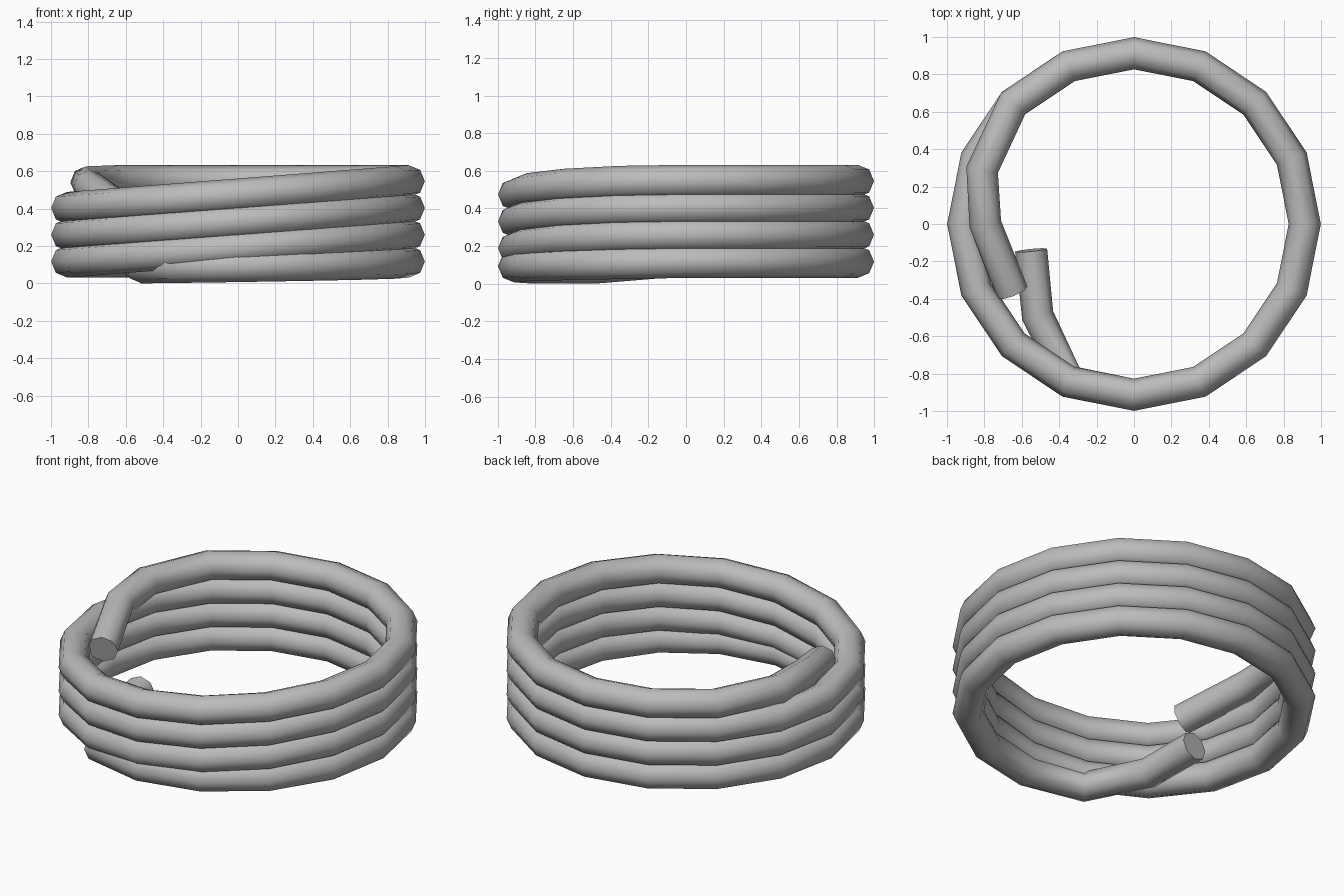
import bpy
from math import cos, sin, radians
from mathutils import Vector

cube = bpy.data.objects.get("Cube")
if cube:
    bpy.data.objects.remove(cube, do_unlink=True)

TUBE = 0.086      # tube radius
RING = 0.913      # radius of the coil's centre line
PITCH = 0.143     # rise per turn
BASE = 0.117      # height of the first turn's flat back half
STEPS = 16        # segments per turn


def coil_point(i):
    """Point on the coil; each turn is flat at the back and climbs across the front."""
    a = radians(360 / STEPS) * i
    x, y = RING * cos(a), RING * sin(a)
    turn = i // STEPS
    z = BASE + PITCH * turn
    if i % STEPS > STEPS // 2:
        z += PITCH * (x / RING + 1) / 2
    return Vector((x, y, z))


# Lower free end, bent into the ring
path = [Vector((-0.55, -0.14, 0.115)), Vector((-0.515, -0.49, 0.086)),
        Vector((-0.345, -0.835, 0.088))]
# Lead-in resting under the first turn
for i in (-4, -3, -2, -1):
    p = coil_point(i)
    p.z = 0.117 - 0.006 * -i
    path.append(p)
# Stacked turns
path += [coil_point(i) for i in range(3 * STEPS + STEPS * 3 // 8 + 1)]
# Upper free end, bent inwards and down
path += [Vector((-0.812, 0.29, 0.54)), Vector((-0.795, 0, 0.52)),
         Vector((-0.65, -0.365, 0.42))]

# Octagonal tube swept along the path
curve = bpy.data.curves.new("coiled_tube", "CURVE")
curve.dimensions = "3D"
curve.twist_mode = "Z_UP"
curve.bevel_depth = TUBE
curve.bevel_resolution = 2
curve.use_fill_caps = True
spline = curve.splines.new("POLY")
spline.points.add(len(path) - 1)
for point, co in zip(spline.points, path):
    point.co = (*co, 1)

tube = bpy.data.objects.new("coiled_tube", curve)
bpy.context.collection.objects.link(tube)
bpy.ops.object.select_all(action="DESELECT")
tube.select_set(True)
bpy.context.view_layer.objects.active = tube
bpy.ops.object.convert(target="MESH")
tube = bpy.context.object

# Plain grey
grey = bpy.data.materials.new("light_grey")
grey.use_nodes = True
colour = (0.5, 0.5, 0.5, 1)
grey.diffuse_color = colour
grey.node_tree.nodes["Principled BSDF"].inputs["Base Color"].default_value = colour
tube.data.materials.clear()
tube.data.materials.append(grey)

# Smooth round the tube, sharp at the cut ends
bpy.ops.object.shade_smooth_by_angle(angle=radians(60))
